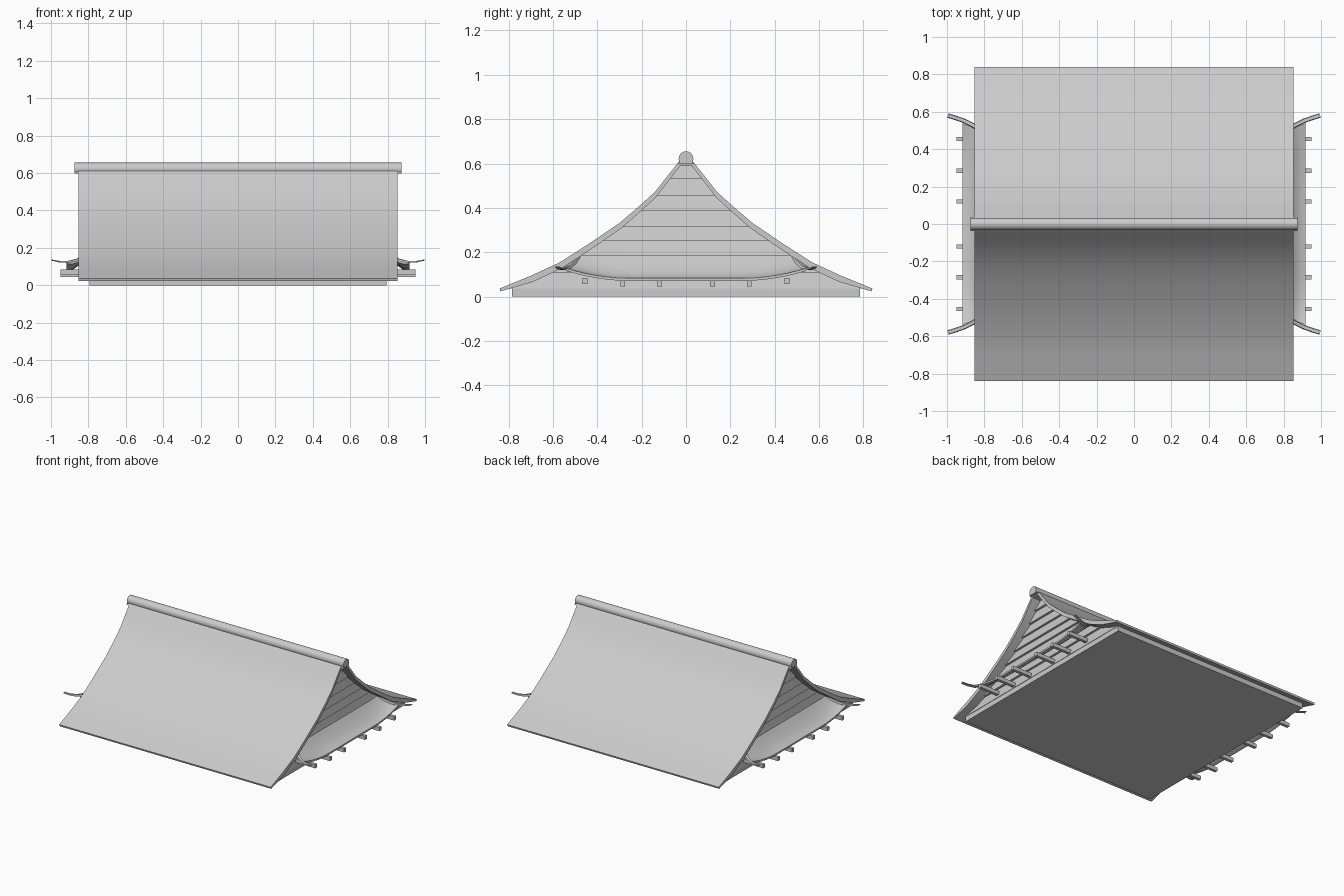
import bpy, bmesh, math
from mathutils import Vector

cube = bpy.data.objects.get("Cube")
if cube:
    bpy.data.objects.remove(cube, do_unlink=True)

GREY = (0.6, 0.6, 0.6, 1)
mat = bpy.data.materials.new("plain_grey")
mat.use_nodes = True
mat.diffuse_color = GREY
mat.node_tree.nodes["Principled BSDF"].inputs["Base Color"].default_value = GREY


def finish(name, bm, smooth=False):
    bmesh.ops.recalc_face_normals(bm, faces=bm.faces)
    me = bpy.data.meshes.new(name)
    bm.to_mesh(me)
    bm.free()
    me.materials.append(mat)
    ob = bpy.data.objects.new(name, me)
    bpy.context.collection.objects.link(ob)
    if smooth:
        bpy.ops.object.select_all(action='DESELECT')
        ob.select_set(True)
        bpy.context.view_layer.objects.active = ob
        bpy.ops.object.shade_smooth_by_angle(angle=math.radians(35))
    return ob


def loft(name, rings, smooth=False):
    """Closed skin through equal-length rings, with end caps."""
    bm = bmesh.new()
    vs = [[bm.verts.new(p) for p in ring] for ring in rings]
    n = len(vs[0])
    for a, b in zip(vs, vs[1:]):
        for i in range(n):
            j = (i + 1) % n
            bm.faces.new((a[i], a[j], b[j], b[i]))
    bm.faces.new(vs[0])
    bm.faces.new(vs[-1])
    return finish(name, bm, smooth)


def box(name, lo, hi):
    corners = [(lo[1], lo[2]), (hi[1], lo[2]), (hi[1], hi[2]), (lo[1], hi[2])]
    return loft(name, [[(x, y, z) for y, z in corners] for x in (lo[0], hi[0])])


# Main roof: concave slopes joined at the ridge
slope = [(0.84, 0.025), (0.70, 0.082), (0.57, 0.142), (0.435, 0.228),
         (0.30, 0.32), (0.22, 0.388), (0.14, 0.46), (0.085, 0.53), (0.025, 0.605)]
top = slope + [(-y, z) for y, z in reversed(slope)]
under = [(y * 0.995, z - 0.001) if i in (0, len(top) - 1) else (y * 0.985, z - 0.015)
         for i, (y, z) in enumerate(top)]
bm = bmesh.new()
grid = [[[bm.verts.new((x, y, z + (0.012 if k == 0 else 0))) for y, z in prof]
         for k, prof in enumerate((top, under))] for x in (-0.853, 0.853)]
(lt, lu), (rt, ru) = grid
for i in range(len(top) - 1):
    for a, b in ((lt, rt), (lu, ru), (lt, lu), (rt, ru)):
        bm.faces.new((a[i], a[i + 1], b[i + 1], b[i]))
for i in (0, -1):
    bm.faces.new((lt[i], rt[i], ru[i], lu[i]))
finish("main_roof", bm, True)

# Ridge roll with a narrow foot
for name, half, cut in (("ridge_roll", 0.873, 0.033),):
    arc = [(cut * math.cos(math.radians(a)), 0.622 + cut * math.sin(math.radians(a)))
           for a in range(-30, 211, 10)]
    prof = [(0.037, 0.598)] + arc + [(-0.037, 0.598)]
    loft(name, [[(x, y, z) for y, z in prof] for x in (-half, half)], True)

box("base_slab", (-0.795, -0.785, 0), (0.795, 0.785, 0.036))


def half_width(z):
    for (y0, z0), (y1, z1) in zip(slope, slope[1:]):
        if z <= z1:
            return y0 + (y1 - y0) * (z - z0) / (z1 - z0)
    return slope[-1][0]


board_edges = [0.036, 0.11, 0.185, 0.25, 0.315, 0.385, 0.455, 0.53, 0.605]


def eave_lift(y):
    return 0.045 * max(0, (abs(y) - 0.25) / 0.29) ** 2


for s, side in ((1, "left"), (-1, "right")):
    # Gable boards, each leaning out at its lower edge
    for k, (z0, z1) in enumerate(zip(board_edges, board_edges[1:])):
        w0, w1 = half_width(z0), half_width(z1)
        lower, upper = 0.798, 0.782
        loft(f"{side}_gable_board_{k + 1}", [
            [(s * 0.76, -w0, z0), (s * lower, -w0, z0), (s * lower, w0, z0), (s * 0.76, w0, z0)],
            [(s * 0.76, -w1, z1), (s * upper, -w1, z1), (s * upper, w1, z1), (s * 0.76, w1, z1)]])

    # Skirt roof with a swept eave
    rings = []
    for i in range(25):
        t = -1 + i / 12
        line = []
        for j in range(6):
            u = j / 5
            y = t * (0.485 + 0.055 * u)
            z = 0.188 - 0.105 * (1 - (1 - u) ** 1.6) + eave_lift(y) * u
            line.append((s * (0.785 + 0.133 * u), y, z))
        rings.append(line + [(x, y, z - 0.012) for x, y, z in reversed(line)])
    loft(f"{side}_skirt_roof", rings, True)

    # Upturned hip ridges at the skirt corners
    path = [(0.785, 0.485, 0.182), (0.82, 0.503, 0.152), (0.86, 0.527, 0.13),
            (0.91, 0.552, 0.12), (0.955, 0.568, 0.123), (0.995, 0.58, 0.132)]
    for e, end in ((-1, "front"), (1, "back")):
        rings = []
        for i, p in enumerate(path):
            d = Vector(path[min(i + 1, 5)]) - Vector(path[max(i - 1, 0)])
            n = Vector((-d.y, d.x, 0)).normalized() * 0.012
            h = 0.016 - 0.0022 * i
            p = Vector(p)
            ring = [p - n, p + n, p + n * 0.7 + Vector((0, 0, h)), p - n * 0.7 + Vector((0, 0, h))]
            rings.append([(s * v.x, e * v.y, v.z) for v in ring])
        loft(f"{side}_{end}_hip_ridge", rings, True)

    # Rafters below the skirt
    for k, y in enumerate((-0.455, -0.285, -0.12, 0.12, 0.285, 0.455)):
        z = 0.045 + (0.012 if abs(y) > 0.4 else 0)
        xs = sorted((s * 0.77, s * 0.948))
        box(f"{side}_rafter_{k + 1}", (xs[0], y - 0.011, z), (xs[1], y + 0.011, z + 0.027))
